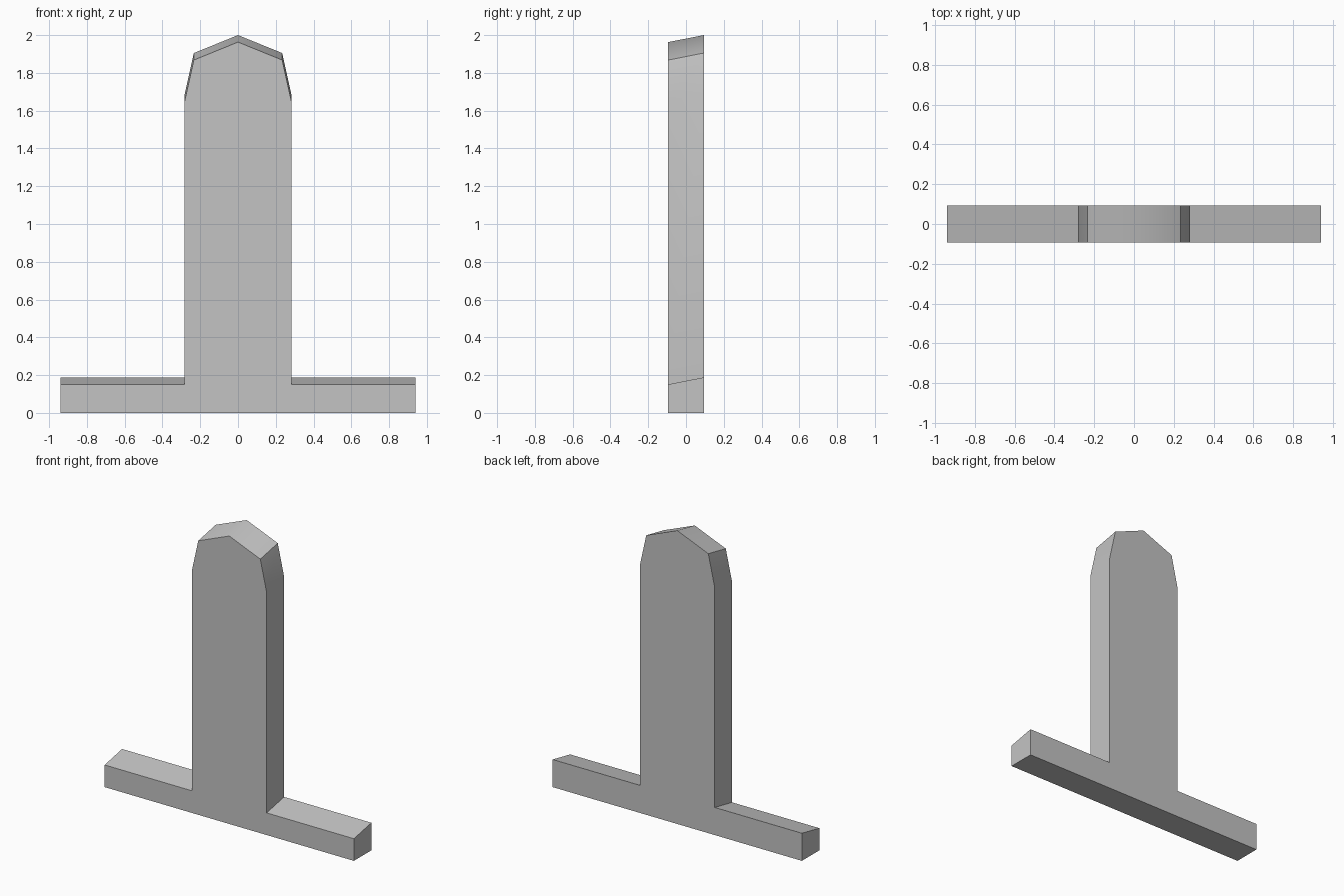
import bpy
import bmesh
import math

cube = bpy.data.objects.get("Cube")
if cube:
    bpy.data.objects.remove(cube, do_unlink=True)

# Plain grey material
COLOUR = (0.55, 0.55, 0.55, 1)
grey = bpy.data.materials.new("plain grey")
grey.use_nodes = True
grey.diffuse_color = COLOUR
grey.node_tree.nodes["Principled BSDF"].inputs["Base Color"].default_value = COLOUR

HALF_DEPTH = 0.094
SLOPE = 0.037  # rise of the upward faces from front to back

# Half outline at the front: base, upright, shoulder
half = [(0.94, 0), (0.94, 0.151), (0.282, 0.151), (0.282, 1.652), (0.234, 1.868)]
peak = [(0, 2 - SLOPE)]
outline = half + peak + [(-x, z) for x, z in reversed(half)]

# Upright with crossbar base, extruded from front to back
bm = bmesh.new()
front = bm.faces.new([bm.verts.new((x, -HALF_DEPTH, z)) for x, z in outline])
back = bmesh.ops.extrude_face_region(bm, geom=[front], use_keep_orig=True)
for v in [g for g in back["geom"] if isinstance(g, bmesh.types.BMVert)]:
    v.co.y = HALF_DEPTH
    if v.co.z > 0:
        v.co.z += SLOPE
bmesh.ops.recalc_face_normals(bm, faces=bm.faces)

mesh = bpy.data.meshes.new("upright_with_base")
bm.to_mesh(mesh)
bm.free()
mesh.materials.append(grey)
post = bpy.data.objects.new("upright_with_base", mesh)
bpy.context.collection.objects.link(post)

# Soft ridge and lower shoulder, crisp edges elsewhere
bpy.ops.object.select_all(action="DESELECT")
post.select_set(True)
bpy.context.view_layer.objects.active = post
bpy.ops.object.shade_smooth_by_angle(angle=math.radians(50))
